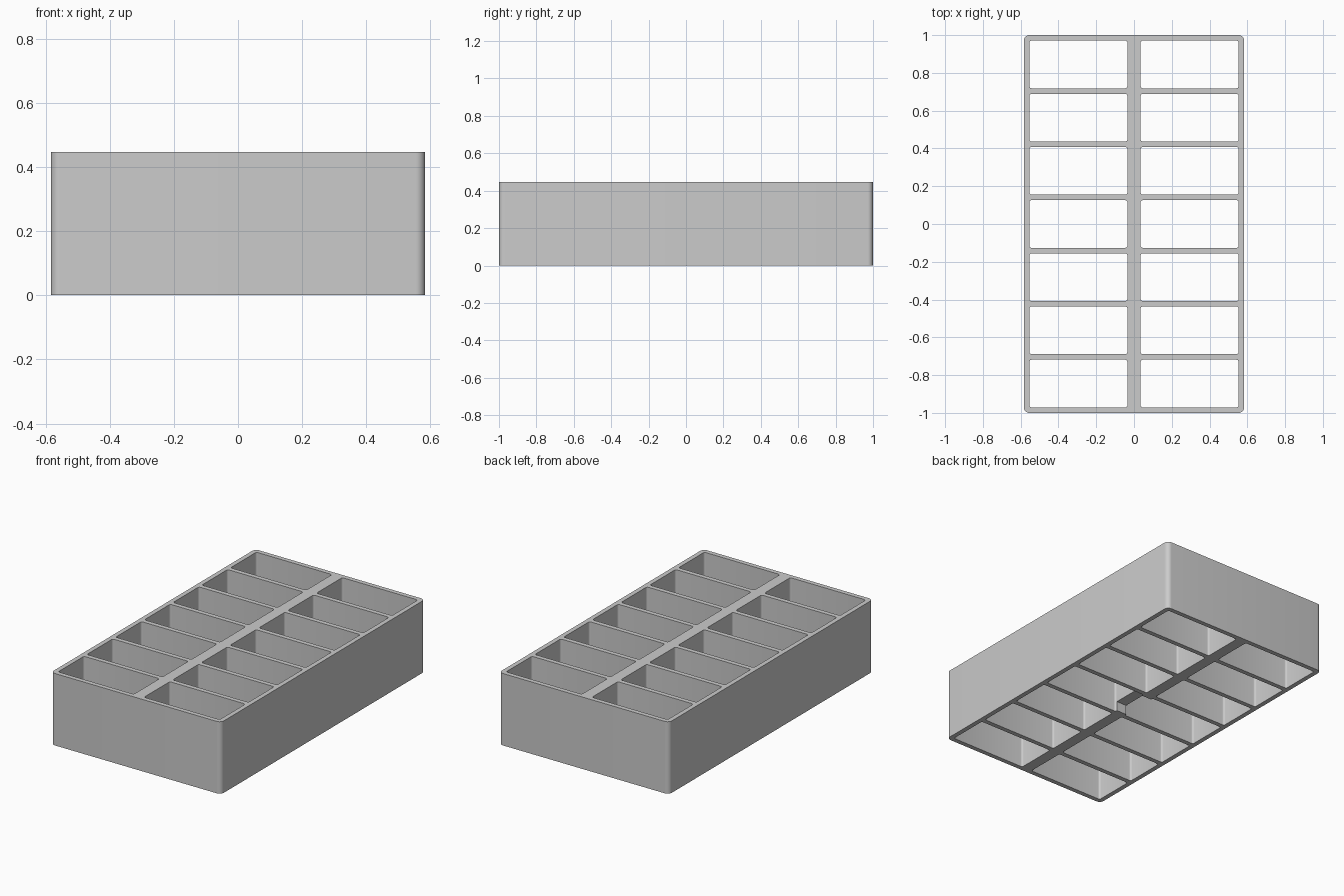
import bpy
import bmesh
import math
from mathutils import Matrix

cube = bpy.data.objects.get("Cube")
if cube:
    bpy.data.objects.remove(cube, do_unlink=True)

# Main dimensions
WIDTH, LENGTH, HEIGHT = 1.166, 2.0, 0.446
WALL, SPINE, ROWS = 0.029, 0.07, 7
PITCH = (LENGTH - WALL) / ROWS
CELL_Y = PITCH - WALL
CELL_X = (WIDTH - 2 * WALL - SPINE) / 2

gray = bpy.data.materials.new("plain gray")
gray.use_nodes = True
gray.diffuse_color = (0.6, 0.6, 0.6, 1)
gray.node_tree.nodes["Principled BSDF"].inputs["Base Color"].default_value = (0.6, 0.6, 0.6, 1)


def add_box(bm, size, center, radius=0, segments=6):
    """Add a box whose upright edges are rounded."""
    verts = bmesh.ops.create_cube(
        bm, size=1,
        matrix=Matrix.Translation(center) @ Matrix.Diagonal((*size, 1)))["verts"]
    if radius:
        edges = {e for v in verts for e in v.link_edges
                 if abs(e.verts[0].co.z - e.verts[1].co.z) > size[2] / 2}
        bmesh.ops.bevel(bm, geom=list(edges), offset=radius, segments=segments,
                        profile=0.5, affect='EDGES')


def make_object(name, bm):
    mesh = bpy.data.meshes.new(name)
    bm.to_mesh(mesh)
    bm.free()
    mesh.materials.append(gray)
    obj = bpy.data.objects.new(name, mesh)
    bpy.context.collection.objects.link(obj)
    return obj


def cut(target, cutter):
    cutter.hide_render = True
    mod = target.modifiers.new("cut", 'BOOLEAN')
    mod.operation, mod.solver, mod.object = 'DIFFERENCE', 'EXACT', cutter
    bpy.context.view_layer.objects.active = target
    bpy.ops.object.modifier_apply(modifier=mod.name)
    bpy.data.objects.remove(cutter, do_unlink=True)


# Outer block with rounded corners
bm = bmesh.new()
add_box(bm, (WIDTH, LENGTH, HEIGHT), (0, 0, HEIGHT / 2), WALL, 8)
tray = make_object("divided_tray", bm)

# Two columns of open compartments
bm = bmesh.new()
for side in (-1, 1):
    for row in range(ROWS):
        x = side * (SPINE + CELL_X) / 2
        y = (row - (ROWS - 1) / 2) * PITCH
        add_box(bm, (CELL_X, CELL_Y, HEIGHT * 2), (x, y, HEIGHT / 2), 0.012, 4)
cut(tray, make_object("compartment_cutter", bm))

# Shallow notch under the middle of the spine
bm = bmesh.new()
add_box(bm, (SPINE * 2, CELL_Y - 0.026, 0.12), (0, 0, 0))
cut(tray, make_object("notch_cutter", bm))

# Smooth rounded corners, crisp rims
bpy.ops.object.select_all(action='DESELECT')
tray.select_set(True)
bpy.context.view_layer.objects.active = tray
bpy.ops.object.shade_smooth_by_angle(angle=math.radians(30))
